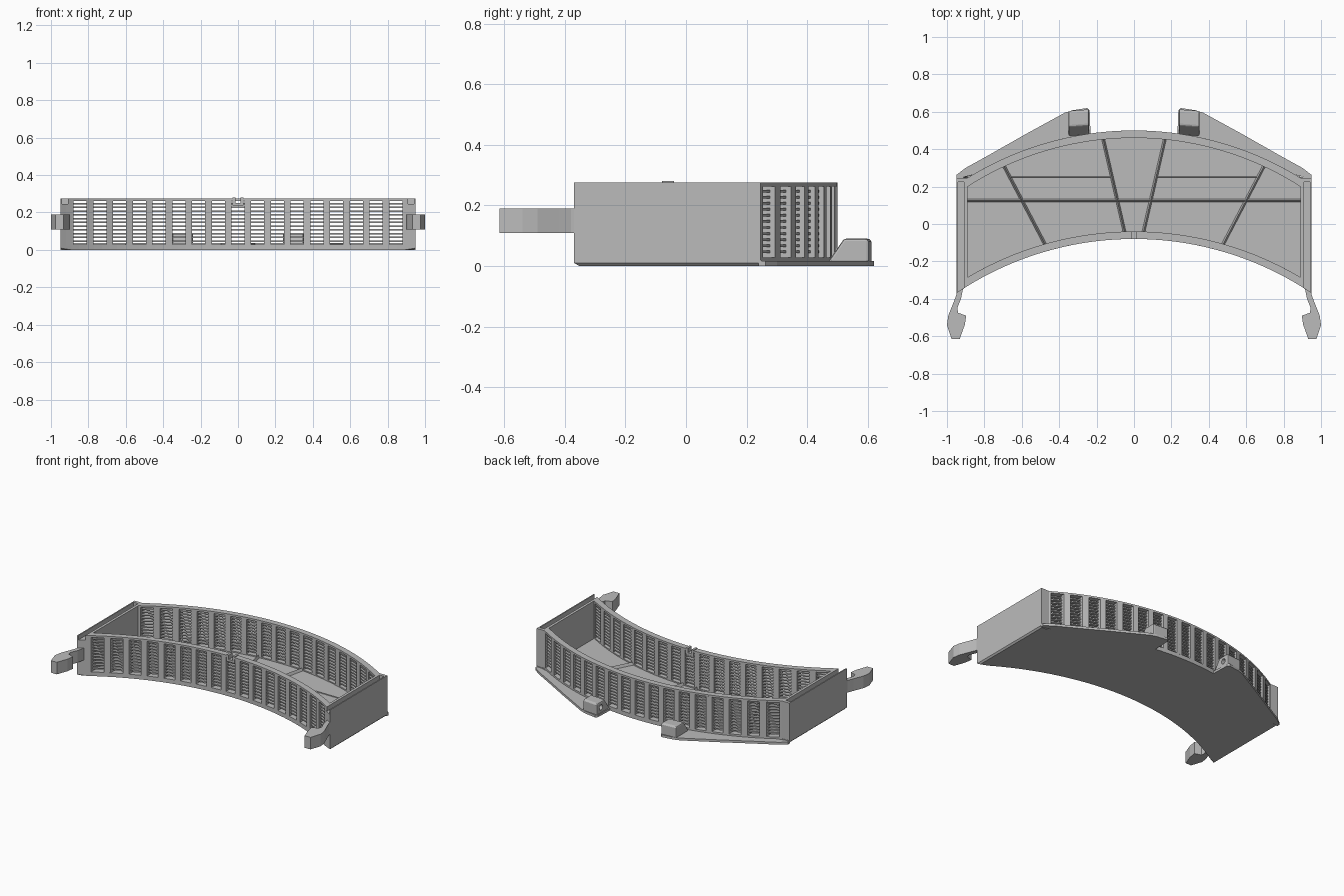
import bpy, bmesh, math

cube = bpy.data.objects.get("Cube")
if cube:
    bpy.data.objects.remove(cube)

grey = bpy.data.materials.new("plain_grey")
grey.use_nodes = True
colour = (0.5, 0.5, 0.5, 1)
grey.diffuse_color = colour
grey.node_tree.nodes["Principled BSDF"].inputs["Base Color"].default_value = colour

HALF, INNER, TOP, FLOOR = 0.95, 0.89, 0.275, 0.02
PITCH, BAR = 0.1055, 0.036


def add_prism(bm, outline, z0, z1):
    """Extrude a plan outline upward from z0 to z1."""
    low = [bm.verts.new((x, y, z0)) for x, y in outline]
    high = [bm.verts.new((x, y, z1)) for x, y in outline]
    base = bm.faces.new(low)
    bm.faces.new(high)
    for i in range(len(low)):
        j = (i + 1) % len(low)
        bm.faces.new((low[i], low[j], high[j], high[i]))
    return base


def finish(name, bm):
    bmesh.ops.recalc_face_normals(bm, faces=bm.faces)
    mesh = bpy.data.meshes.new(name)
    bm.to_mesh(mesh)
    bm.free()
    obj = bpy.data.objects.new(name, mesh)
    mesh.materials.append(grey)
    bpy.context.collection.objects.link(obj)
    return obj


def arc(radius, centre):
    return lambda x: centre + math.sqrt(radius ** 2 - x ** 2)


def flat(y):
    return lambda x: y


def band(near, far, x0, x1):
    """Plan outline between two curves y = f(x)."""
    n = max(2, round((x1 - x0) / 0.04))
    xs = [x0 + (x1 - x0) * i / n for i in range(n + 1)]
    return [(x, near(x)) for x in xs] + [(x, far(x)) for x in reversed(xs)]


def mirrored(points, side):
    return [(x * side, y) for x, y in points]


front_out, front_in = arc(1.70, -1.78), arc(1.74, -1.78)
back_in, back_out = arc(1.65, -1.19), arc(1.69, -1.19)
back_edge = flat(back_out(INNER))

# Floor with a chamfered underside
bm = bmesh.new()
outline = band(front_out, back_out, -INNER, INNER)
n = len(outline) // 2
corner = [(INNER, 0.25), (HALF, 0.25), (HALF, front_out(HALF))]
outline = ([(-HALF, front_out(HALF))] + outline[:n] + corner[::-1]
           + outline[n:] + [(-HALF, 0.25)])
base = add_prism(bm, outline, 0, FLOOR)
bmesh.ops.bevel(bm, geom=list(base.edges), offset=0.01, segments=1, affect='EDGES')
finish("floor", bm)


# Curved vented walls: rims, upright bars and thin slats
def vented_wall(name, near, far, slat_near, slat_far, notch):
    bm = bmesh.new()
    add_prism(bm, band(near, far, -INNER, INNER), FLOOR - 0.005, 0.028)
    spans = [(-INNER, -notch), (notch, INNER)] if notch else [(-INNER, INNER)]
    if notch:
        add_prism(bm, band(near, far, -notch, notch), 0.235, 0.25)
    for a, b in spans:
        add_prism(bm, band(near, far, a, b), 0.262, TOP)
    for k in range(-9, 9):
        x = (k + 0.5) * PITCH
        a, b = max(x - BAR / 2, -INNER), min(x + BAR / 2, INNER)
        add_prism(bm, band(near, far, a, b), 0.025, 0.265)
    finish(name + "_frame", bm)
    bm = bmesh.new()
    for i in range(11):
        z = 0.043 + i * 0.02
        add_prism(bm, band(slat_near, slat_far, -INNER, INNER), z, z + 0.008)
    finish(name + "_slats", bm)


vented_wall("front_wall", front_out, front_in, arc(1.715, -1.78), arc(1.735, -1.78), 0.03)
vented_wall("back_wall", back_in, back_out, arc(1.655, -1.19), arc(1.675, -1.19), 0)

# Small catch in the front rim notch
bm = bmesh.new()
for s in (-1, 1):
    add_prism(bm, mirrored([(0.014, -0.08), (0.03, -0.08), (0.03, -0.04), (0.014, -0.04)], s),
              0.24, 0.28)
finish("rim_catch", bm)

for side, label in ((1, "left"), (-1, "right")):
    # Side wall with a groove along its top, open at the front
    bm = bmesh.new()
    for x0, x1, near, z0, z1 in (
            (INNER, HALF, front_out, 0.012, 0.245),
            (INNER, 0.908, front_out, 0.24, TOP),
            (0.942, HALF, front_out, 0.24, TOP),
            (0.9, 0.945, flat(0.225), 0.24, TOP)):
        add_prism(bm, mirrored(band(near, back_edge, x0, x1), side), z0, z1)
    finish(label + "_side_wall", bm)

    # Hooked clip arm
    arm = [(0.945, -0.34), (0.95, -0.38), (0.965, -0.42), (0.993, -0.49), (1, -0.54),
           (0.975, -0.615), (0.932, -0.615), (0.905, -0.54), (0.897, -0.49),
           (0.94, -0.475), (0.945, -0.45), (0.925, -0.40), (0.913, -0.34)]
    bm = bmesh.new()
    add_prism(bm, mirrored(arm, side), 0.108, 0.19)
    finish(label + "_clip_arm", bm)

    # Thin rear flange
    flange = [(0.95, 0.24), (0.95, 0.262), (0.9, 0.3), (0.77, 0.372), (0.58, 0.48),
              (0.37, 0.595), (0.33, 0.608), (0.25, 0.62), (0.237, 0.608), (0.232, 0.47),
              (0.5, 0.41), (0.8, 0.28)]
    bm = bmesh.new()
    add_prism(bm, mirrored(flange, side), 0, 0.016)
    finish(label + "_rear_flange", bm)

    # Wedge-fronted block on the flange, with a socket in its inner face
    bm = bmesh.new()
    profile = [(0.475, 0.01), (0.53, 0.09), (0.608, 0.09), (0.613, 0.08), (0.613, 0.01)]
    ends = [[bm.verts.new((x * side, y - (x - 0.24) * 0.08, z)) for y, z in profile]
            for x in (0.24, 0.35)]
    for end in ends:
        bm.faces.new(end)
    for i in range(5):
        j = (i + 1) % 5
        bm.faces.new((ends[0][i], ends[0][j], ends[1][j], ends[1][i]))
    block = finish(label + "_rear_block", bm)
    bevel = block.modifiers.new("soft_edges", 'BEVEL')
    bevel.width, bevel.segments = 0.008, 2
    bpy.ops.mesh.primitive_cylinder_add(vertices=20, radius=0.018, depth=0.08,
                                        location=(side * 0.24, 0.57, 0.052),
                                        rotation=(0, math.pi / 2, 0))
    cutter = bpy.context.object
    cutter.name = label + "_socket_cutter"
    cutter.hide_render = True
    cutter.hide_set(True)
    cutter.display_type = 'WIRE'
    cutter.data.materials.append(grey)
    hole = block.modifiers.new("socket", 'BOOLEAN')
    hole.operation, hole.object = 'DIFFERENCE', cutter


# Low ridges across the floor
def ridge(name, a, b, half_width, height):
    dx, dy = b[0] - a[0], b[1] - a[1]
    length = math.hypot(dx, dy)
    nx, ny = -dy / length * half_width, dx / length * half_width
    bm = bmesh.new()
    ends = [[bm.verts.new((x + nx, y + ny, FLOOR - 0.002)),
             bm.verts.new((x, y, FLOOR + height)),
             bm.verts.new((x - nx, y - ny, FLOOR - 0.002))] for x, y in (a, b)]
    for end in ends:
        bm.faces.new(end)
    for i in range(3):
        j = (i + 1) % 3
        bm.faces.new((ends[0][i], ends[0][j], ends[1][j], ends[1][i]))
    finish(name, bm)


ridge("cross_ridge", (-INNER, 0.125), (INNER, 0.125), 0.009, 0.018)
for s, label in ((1, "left"), (-1, "right")):
    ridge(label + "_inner_ridge", (s * 0.165, 0.455), (s * 0.05, -0.045), 0.009, 0.018)
    ridge(label + "_outer_ridge", (s * 0.695, 0.31), (s * 0.475, -0.11), 0.009, 0.018)
    ridge(label + "_short_ridge", (s * 0.12, 0.25), (s * 0.66, 0.25), 0.004, 0.004)
